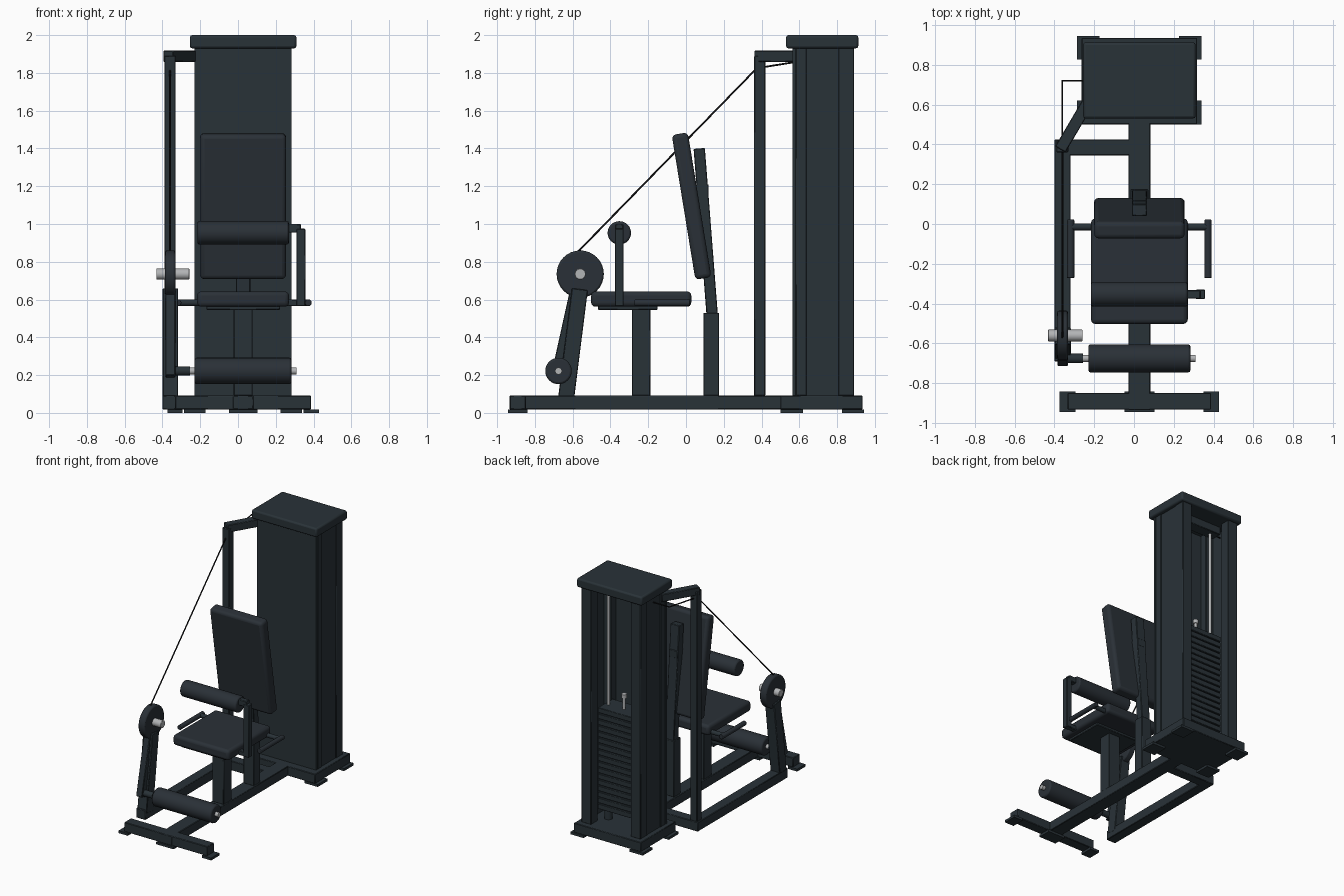
import bpy, math
from mathutils import Vector

if "Cube" in bpy.data.objects:
    bpy.data.objects.remove(bpy.data.objects["Cube"], do_unlink=True)

CX = 0.027  # centre line of the bench and tower


def material(name, rgb, rough=0.6):
    m = bpy.data.materials.new(name)
    m.use_nodes = True
    m.diffuse_color = (*rgb, 1)
    node = m.node_tree.nodes["Principled BSDF"]
    node.inputs["Base Color"].default_value = (*rgb, 1)
    node.inputs["Roughness"].default_value = rough
    return m


FRAME = material("dark slate paint", (0.022, 0.032, 0.039))
PADDING = material("dark padding", (0.023, 0.030, 0.038))
STEEL = material("light steel", (0.45, 0.46, 0.47))
CABLE = material("black cable", (0.006, 0.006, 0.007))


def finish(ob, name, mat, bevel=0.0, segments=1):
    ob.name = name
    ob.data.materials.append(mat)
    if bevel:
        mod = ob.modifiers.new("rounded edges", "BEVEL")
        mod.width, mod.segments = bevel, segments
    bpy.ops.object.shade_smooth_by_angle(angle=math.radians(35))
    return ob


def box(name, x, y, z, mat=FRAME, bevel=0.004, segments=1):
    """Box from three (low, high) ranges."""
    mid = [(a + b) / 2 for a, b in (x, y, z)]
    bpy.ops.mesh.primitive_cube_add(size=1, location=mid)
    ob = bpy.context.object
    ob.scale = [b - a for a, b in (x, y, z)]
    bpy.ops.object.transform_apply(location=False, rotation=False, scale=True)
    return finish(ob, name, mat, bevel, segments)


def around(half, c=CX):
    return (c - half, c + half)


def beam(name, p, q, width, depth, mat=FRAME, bevel=0.004, segments=1):
    """Box running from p to q; width is across, depth is the other side."""
    p, q = Vector(p), Vector(q)
    bpy.ops.mesh.primitive_cube_add(size=1, location=(p + q) / 2)
    ob = bpy.context.object
    ob.scale = (width, depth, (q - p).length)
    bpy.ops.object.transform_apply(location=False, rotation=False, scale=True)
    d = q - p
    if abs(d.x) < 1e-6:
        ob.rotation_euler.x = math.atan2(-d.y, d.z)
    else:
        ob.rotation_euler = d.to_track_quat("Z", "Y").to_euler()
    return finish(ob, name, mat, bevel, segments)


def rod(name, p, q, r, mat=FRAME, bevel=0.0, sides=32):
    p, q = Vector(p), Vector(q)
    bpy.ops.mesh.primitive_cylinder_add(vertices=sides, radius=r, depth=(q - p).length,
                                        location=(p + q) / 2)
    ob = bpy.context.object
    ob.rotation_euler = (q - p).to_track_quat("Z", "Y").to_euler()
    return finish(ob, name, mat, bevel, 2)


def cross_rod(name, x, y, z, r, mat=FRAME, bevel=0.0):
    return rod(name, (x[0], y, z), (x[1], y, z), r, mat, bevel)


FLOOR = (0.018, 0.092)

# Floor frame
box("main_beam", around(0.055), (-0.935, 0.52), FLOOR)
box("front_crossbar", around(0.36), (-0.932, -0.848), FLOOR)
box("front_centre_foot", around(0.075), (-0.943, -0.84), (0, 0.018), bevel=0)
box("side_rail", (-0.4, -0.318), (-0.69, 0.425), FLOOR)
box("side_rail_link", (-0.33, 0), (0.345, 0.425), FLOOR)
for side in (-1, 1):
    tag = "left" if side > 0 else "right"
    box(f"front_foot_{tag}", around(0.04, CX + side * 0.361), (-0.943, -0.84), (0, 0.019), bevel=0)
    for label, y in (("front", (0.5, 0.62)), ("rear", (0.825, 0.943))):
        box(f"tower_{label}_foot_{tag}", around(0.057, CX + side * 0.256), y, (0, 0.019), bevel=0)

# Weight tower
box("tower_base", around(0.29), (0.5, 0.935), FLOOR)
box("tower_cap", around(0.282), (0.53, 0.912), (1.93, 2.0), bevel=0.012, segments=2)
box("tower_front_panel", around(0.256), (0.563, 0.58), (0.09, 1.935), bevel=0)
box("tower_header", around(0.2), (0.68, 0.77), (1.87, 1.935))
for side in (-1, 1):
    tag = "left" if side > 0 else "right"
    post_x = around(0.042, CX + side * 0.214)
    box(f"tower_front_post_{tag}", post_x, (0.58, 0.638), (0.09, 1.935))
    box(f"tower_rear_post_{tag}", post_x, (0.807, 0.89), (0.09, 1.935))
    box(f"tower_side_panel_{tag}", around(0.006, CX + side * 0.244), (0.63, 0.815), (0.09, 1.935), bevel=0)
    rod(f"guide_rod_{tag}", (CX + side * 0.135, 0.727, 0.09), (CX + side * 0.135, 0.727, 1.9), 0.011, STEEL, sides=16)
    rod(f"stack_bumper_{tag}", (CX + side * 0.135, 0.727, 0.09), (CX + side * 0.135, 0.727, 0.2), 0.03)

# Weight stack
PLATES, LOW, PITCH = 17, 0.19, 0.047
for i in range(PLATES):
    z = LOW + i * PITCH
    box(f"weight_plate_{i + 1}", around(0.165), (0.635, 0.815), (z, z + PITCH - 0.007), bevel=0.003)
box("stack_core", around(0.15), (0.65, 0.8), (LOW, LOW + PITCH * PLATES - 0.01), bevel=0)
rod("selector_stem", (CX, 0.727, 0.97), (CX, 0.727, 1.085), 0.012, STEEL, sides=16)
rod("selector_head", (CX, 0.727, 1.07), (CX, 0.727, 1.1), 0.02, STEEL, sides=16)

# Cable post and top arm
box("cable_post", (-0.39, -0.33), (0.36, 0.42), (0.09, 1.89))
beam("cable_post_arm", (-0.37, 0.375, 1.888), (-0.22, 0.63, 1.888), 0.06, 0.06)

# Cable
curve = bpy.data.curves.new("cable", "CURVE")
curve.dimensions = "3D"
curve.bevel_depth = 0.005
curve.bevel_resolution = 2
line = curve.splines.new("POLY")
route = [(-0.36, -0.57, 0.855), (-0.36, 0.375, 1.825), (-0.36, 0.72, 1.88), (CX, 0.72, 1.88)]
line.points.add(len(route) - 1)
for point, co in zip(line.points, route):
    point.co = (*co, 1)
curve.materials.append(CABLE)
bpy.context.collection.objects.link(bpy.data.objects.new("cable", curve))

# Leg lever with its pivot wheel
HUB_Y, HUB_Z, ROLL_Y, ROLL_Z = -0.56, 0.735, -0.675, 0.222
beam("lever_post", (-0.358, -0.637, 0.06), (-0.358, -0.562, 0.655), 0.082, 0.085)
beam("lever_arm", (-0.358, ROLL_Y - 0.005, ROLL_Z - 0.03), (-0.358, HUB_Y, HUB_Z), 0.052, 0.07)
cross_rod("pivot_wheel", (-0.386, -0.331), HUB_Y, HUB_Z, 0.125, PADDING, 0.01)
cross_rod("pivot_axle", (-0.432, -0.258), HUB_Y, HUB_Z, 0.029, STEEL, 0.003)
cross_rod("roller_stub", (-0.37, -0.255), ROLL_Y, ROLL_Z, 0.024)
cross_rod("roller_axle", (-0.26, 0.31), ROLL_Y, ROLL_Z, 0.018, STEEL)
cross_rod("leg_roller", around(0.256), ROLL_Y, ROLL_Z, 0.07, PADDING, 0.01)

# Seat
box("seat_pad", around(0.243), (-0.502, 0.028), (0.562, 0.643), PADDING, 0.022, 3)
box("seat_plate", around(0.195), (-0.465, -0.15), (0.545, 0.57))
box("seat_leg", around(0.05), (-0.287, -0.188), (0.09, 0.548))

# Back rest
box("back_post", around(0.045), (0.092, 0.175), (0.09, 0.53))
beam("back_support", (CX, 0.14, 0.5), (CX, 0.07, 1.4), 0.076, 0.06)
beam("back_pad", (CX, 0.092, 0.712), (CX, -0.033, 1.478), 0.455, 0.086, PADDING, 0.022, 3)
box("back_bracket", around(0.038), (0.02, 0.12), (1.15, 1.21))

# Side handles
cross_rod("handle_crossbar", around(0.345), -0.015, 0.583, 0.017)
for side in (-1, 1):
    x = CX + side * 0.345
    rod(f"handle_grip_{'left' if side > 0 else 'right'}", (x, 0.022, 0.583), (x, -0.272, 0.583), 0.018, PADDING, 0.004)

# Thigh roller and its arm
cross_rod("thigh_roller", around(0.242), -0.353, 0.953, 0.062, PADDING, 0.01)
box("thigh_arm", (0.309, 0.357), (-0.377, -0.33), (0.565, 0.975))
box("thigh_arm_top", (0.25, 0.333), (-0.375, -0.332), (0.955, 1.0))
box("thigh_arm_base", (0.2, 0.33), (-0.373, -0.334), (0.565, 0.6))
